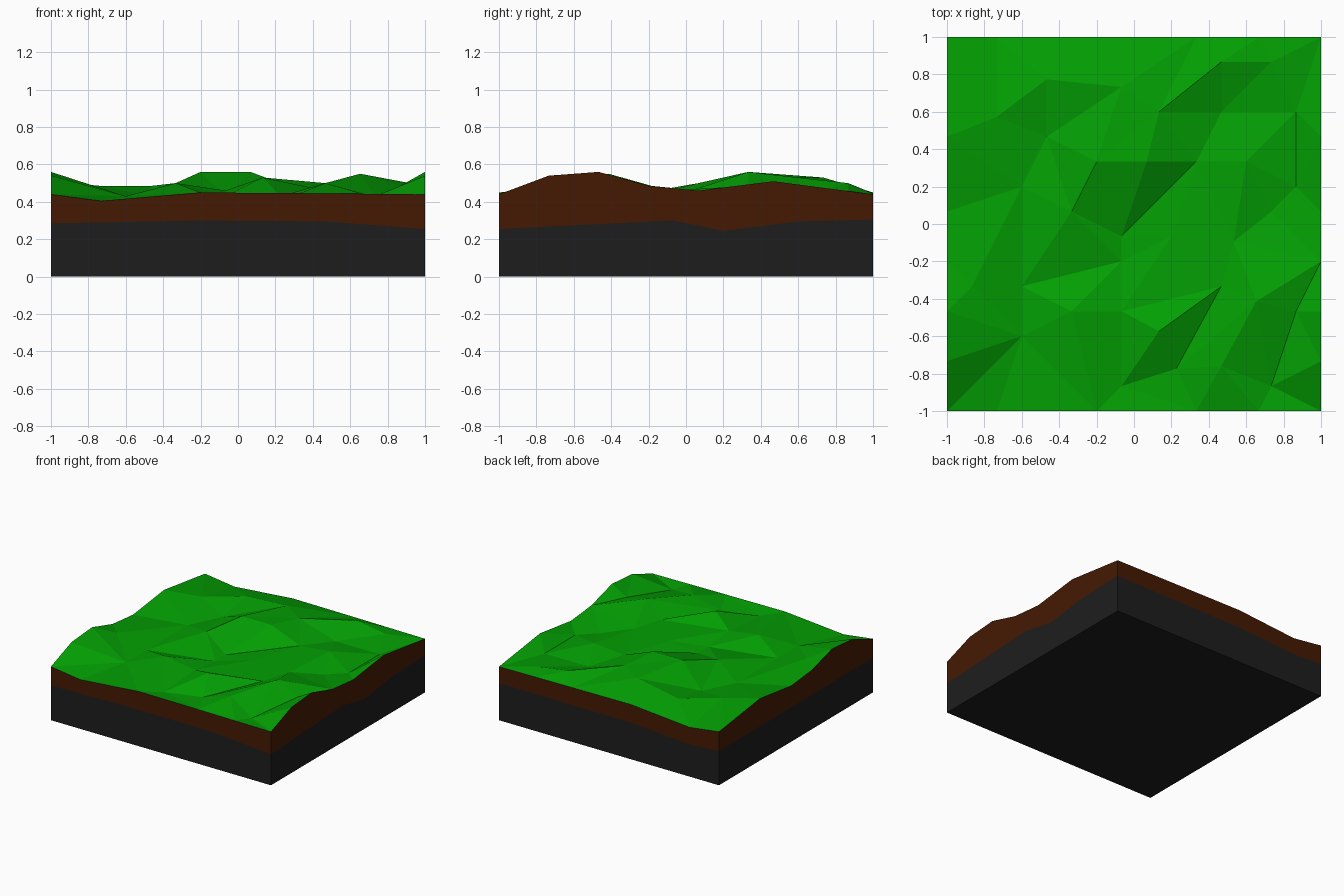
import bpy
import bmesh
from mathutils import Vector
from mathutils.geometry import delaunay_2d_cdt

cube = bpy.data.objects.get("Cube")
if cube:
    bpy.data.objects.remove(cube, do_unlink=True)

CELLS = 15  # the tile is laid out on a square lattice; heights are in hundredths
VALLEY_FLOOR = 43
UP = Vector((0, 0, 1))


def place(i, j, height):
    """Turn a lattice position and height into model coordinates."""
    return Vector((2 * i / CELLS - 1, 2 * j / CELLS - 1, height / 100))


def height_at(profile, u):
    """Linear height along an edge profile."""
    for (start, low), (end, high) in zip(profile, profile[1:]):
        if start <= u <= end:
            return low + (high - low) * (u - start) / (end - start)


def make_material(name, colour):
    mat = bpy.data.materials.new(name)
    mat.use_nodes = True
    mat.diffuse_color = (*colour, 1)
    shader = next(n for n in mat.node_tree.nodes if n.type == 'BSDF_PRINCIPLED')
    shader.inputs["Base Color"].default_value = (*colour, 1)
    shader.inputs["Roughness"].default_value = 0.9
    return mat


def add_object(name, bm, mat):
    bmesh.ops.remove_doubles(bm, verts=bm.verts, dist=0.001)
    mesh = bpy.data.meshes.new(name)
    bm.to_mesh(mesh)
    bm.free()
    mesh.materials.append(mat)
    obj = bpy.data.objects.new(name, mesh)
    bpy.context.collection.objects.link(obj)


def add_face(bm, corners, outward):
    """Add a face that looks towards the outward direction."""
    face = bm.faces.new([bm.verts.new(p) for p in corners])
    face.normal_update()
    if face.normal.dot(outward) < 0:
        face.normal_flip()


# Rim of the grass: opposite edges match, so the tile repeats seamlessly
rim_x = [(0, 44), (2, 40.5), (6, 45), (10, 44.6), (12.5, 44.3), (CELLS, 44)]
rim_y = [(0, 44), (2, 54), (4, 56), (6, 48.5), (8, 46), (11, 51), (CELLS, 44)]
heights = {}
for u, height in rim_x:
    heights[u, 0] = heights[u, CELLS] = height
for u, height in rim_y:
    heights[0, u] = heights[CELLS, u] = height

# Raised ground, grouped by height from low saddles to hilltops
raised = {
    46: [(9, 7), (11.5, 6.8), (7, 4), (11, 5), (10, 10), (13, 14)],
    48.5: [(2, 11.8), (4, 13.3), (12, 10), (14, 4)],
    50: [(5, 8), (1, 5), (11, 14), (5, 4), (11, 1.8)],
    53: [(8.5, 12), (7, 13), (8.5, 3.2)],
    55: [(12.4, 4.4)],
    56: [(6, 10), (8, 10)],
}
for height, spots in raised.items():
    heights.update(dict.fromkeys(spots, height))

# Creases that run along the valley floors
valleys = [
    [(4, 13.3), (4, 11), (3, 9), (0, 8)],
    [(7, 7), (10, 10), (11, 12), (13, 14), (CELLS, CELLS)],
    [(0, 0), (3, 3), (3, 5), (7, 6), (9, 7)],
    [(7, 4), (11, 5), (9.2, 1.7), (7, 1)],
    [(9.2, 1.7), (12.4, 4.4), (13, 1), (CELLS, 0)],
    [(14, 12), (14, 9), (13, 8)],
]
for path in valleys:
    for spot in path:
        heights.setdefault(spot, VALLEY_FLOOR)

# Grass: triangulate the points, keeping the creases as edges
spots = list(heights)
links = [(spots.index(a), spots.index(b)) for path in valleys for a, b in zip(path, path[1:])]
flat, _, triangles, origin, _, _ = delaunay_2d_cdt(
    [Vector(s) for s in spots], links, [], 0, 0.001)
ground = [place(*v, heights[spots[source[0]]]) for v, source in zip(flat, origin)]
grass = bmesh.new()
for triangle in triangles:
    add_face(grass, [ground[k] for k in triangle], UP)

# Soil and stone walls: the line between the layers differs on each side
stone_front = [(0, 28.5), (6, 30), (11, 29.5), (CELLS, 25.5)]
stone_right = [(0, 25.5), (7, 30), (9, 24.5), (12, 29.5), (CELLS, 30.5)]
stone_back = [(0, 28), (2, 26.5), (6, 30), (CELLS, 30.5)]
stone_left = [(0, 28.5), (CELLS, 28)]
sides = [
    (lambda u, h: place(u, 0, h), rim_x, stone_front, Vector((0, -1, 0))),
    (lambda u, h: place(u, CELLS, h), rim_x, stone_back, Vector((0, 1, 0))),
    (lambda u, h: place(CELLS, u, h), rim_y, stone_right, Vector((1, 0, 0))),
    (lambda u, h: place(0, u, h), rim_y, stone_left, Vector((-1, 0, 0))),
]
soil, stone = bmesh.new(), bmesh.new()
for at, rim, line, outward in sides:
    stops = sorted({u for u, _ in rim + line})
    for a, b in zip(stops, stops[1:]):
        top = [at(u, height_at(rim, u)) for u in (a, b)]
        middle = [at(u, height_at(line, u)) for u in (b, a)]
        bottom = [at(u, 0) for u in (a, b)]
        add_face(soil, top + middle, outward)
        add_face(stone, bottom + middle, outward)

# Flat underside
corners = [(0, 0), (CELLS, 0), (CELLS, CELLS), (0, CELLS)]
add_face(stone, [place(i, j, 0) for i, j in corners], -UP)

add_object("grass_surface", grass, make_material("grass green", (0.001, 0.35, 0.001)))
add_object("soil_layer", soil, make_material("soil brown", (0.06, 0.01, 0.001)))
add_object("stone_base", stone, make_material("stone grey", (0.0125, 0.0125, 0.0125)))
